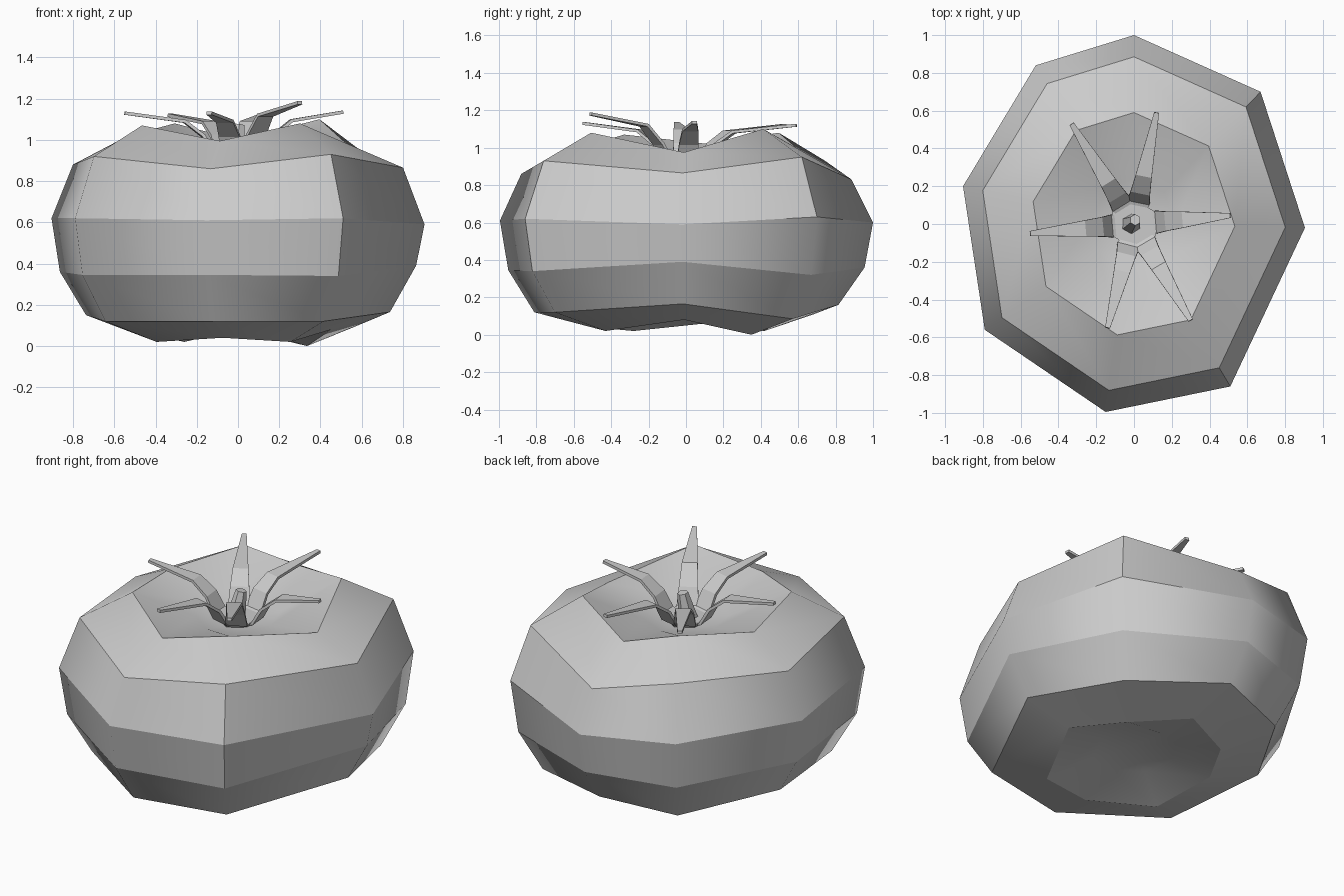
import bpy, bmesh, math
from mathutils import Vector

cube = bpy.data.objects.get("Cube")
if cube:
    bpy.data.objects.remove(cube)

grey = bpy.data.materials.new("plain_grey")
grey.use_nodes = True
COLOUR = (0.6, 0.6, 0.6, 1)
grey.diffuse_color = COLOUR
grey.node_tree.nodes["Principled BSDF"].inputs["Base Color"].default_value = COLOUR


def make_object(name, bm):
    bmesh.ops.recalc_face_normals(bm, faces=bm.faces)
    mesh = bpy.data.meshes.new(name)
    bm.to_mesh(mesh)
    bm.free()
    mesh.materials.append(grey)
    obj = bpy.data.objects.new(name, mesh)
    bpy.context.collection.objects.link(obj)
    return obj


# Fruit: one uneven eight-sided outline, scaled into rings with wavy heights
outline = [(0, 1), (.67, .7), (.905, -.02), (.51, -.86),
           (-.15, -.995), (-.79, -.56), (-.905, .2), (-.52, .84)]
rings = [
    (.24, [.1] * 8),
    (.5, [.08, 0, .08, .02, .04, .02, .06, .02]),
    (.815, [.16, .085, .165, .12, .12, .12, .15, .11]),
    (.955, [.36, .32, .39, .34, .345, .345, .36, .34]),
    (1, [.6, .63, .59, .62, .61, .62, .62, .62]),
    (.885, [.83, .95, .865, .93, .86, .92, .88, .93]),
    (.59, [1, 1.1, .975, 1.08, .995, 1.07, 1.02, 1.08]),
    (.24, [.93] * 8),
]
bm = bmesh.new()
loops = [[bm.verts.new((x * s, y * s, z)) for (x, y), z in zip(outline, heights)]
         for s, heights in rings]
for low, high in zip(loops, loops[1:]):
    for i in range(8):
        j = (i + 1) % 8
        bm.faces.new((low[i], low[j], high[j], high[i]))
for loop, z in ((loops[0], .13), (loops[-1], .88)):
    centre = bm.verts.new((0, 0, z))
    for i in range(8):
        bm.faces.new((loop[i], loop[(i + 1) % 8], centre))
bmesh.ops.recalc_face_normals(bm, faces=bm.faces)
for face in bm.faces:
    face.smooth = True
# Rings stay crisp, upright edges are soft unless the corner is tight
for loop in loops[1:-1]:
    for i in range(8):
        bm.edges.get((loop[i], loop[(i + 1) % 8])).smooth = False
for edge in bm.edges:
    if edge.calc_face_angle(0) > math.radians(48):
        edge.smooth = False
make_object("fruit", bm)

# Leaves: thin tapered strips that rise out of the hollow and flatten
leaf_tips = [(.51, .045, 1.135), (.12, .59, 1.12), (-.33, .53, 1.12),
             (-.55, -.05, 1.13), (-.14, -.55, 1.13), (.3, -.51, 1.18)]
for n, (tx, ty, tz) in enumerate(leaf_tips):
    reach = math.hypot(tx, ty)
    out = Vector((tx, ty, 0)) / reach
    side = Vector((-out.y, out.x, 0))
    rise = tz - 1.13
    sections = [(.04, .9, .035), (.12, .93, .06), (.17, 1.02, .052),
                (.26, 1.09 + rise * .6, .043), (reach, tz, .013)]
    bm = bmesh.new()
    rows = []
    for r, z, half in sections:
        mid = out * r + Vector((0, 0, z))
        rows.append([bm.verts.new(mid + side * half * k) for k in (-1, 1)])
    for a, b in zip(rows, rows[1:]):
        bm.faces.new((a[0], b[0], b[1], a[1]))
    leaf = make_object("leaf_%d" % (n + 1), bm)
    thick = leaf.modifiers.new("thickness", "SOLIDIFY")
    thick.thickness = .016
    thick.offset = 0

# Leaf hub and the short leaning stem
bm = bmesh.new()
bmesh.ops.create_cone(bm, cap_ends=True, segments=6, radius1=.1, radius2=.13, depth=.04)
hub = make_object("leaf_hub", bm)
hub.location = (0, 0, .91)

bm = bmesh.new()
bmesh.ops.create_cone(bm, cap_ends=True, segments=6, radius1=.055, radius2=.03, depth=.17)
stem = make_object("stem", bm)
stem.location = (-.005, .01, .99)
stem.rotation_euler = (math.radians(-8), math.radians(8), 0)
